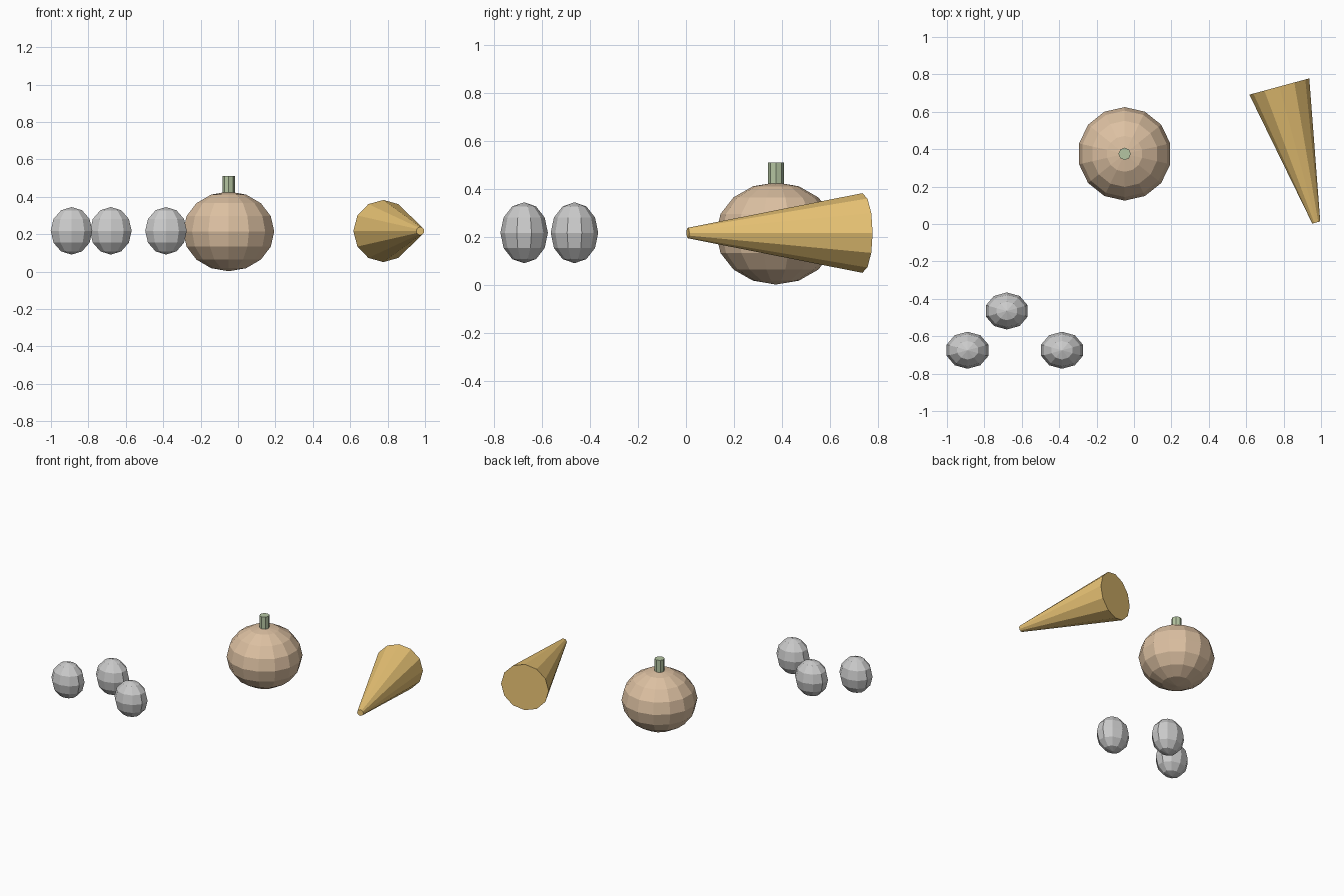
import bpy
from mathutils import Vector

if "Cube" in bpy.data.objects:
    bpy.data.objects.remove(bpy.data.objects["Cube"])


def material(name, rgb):
    mat = bpy.data.materials.new(name)
    mat.diffuse_color = (*rgb, 1)
    mat.use_nodes = True
    mat.node_tree.nodes["Principled BSDF"].inputs["Base Color"].default_value = mat.diffuse_color
    return mat


def finish(name, mat):
    ob = bpy.context.object
    ob.name = name
    ob.data.materials.append(mat)
    return ob


def ball(name, mat, centre, radii, segments, rings):
    bpy.ops.mesh.primitive_uv_sphere_add(segments=segments, ring_count=rings,
                                         radius=1, location=centre)
    ob = finish(name, mat)
    ob.scale = radii
    return ob


def tapered(name, mat, start, end, r1, r2, sides):
    a, b = Vector(start), Vector(end)
    bpy.ops.mesh.primitive_cone_add(vertices=sides, radius1=r1, radius2=r2,
                                    depth=(b - a).length, location=(a + b) / 2)
    ob = finish(name, mat)
    ob.rotation_euler = (b - a).to_track_quat('Z', 'Y').to_euler()
    return ob


tan = material("tan", (0.72, 0.53, 0.36))
green = material("green", (0.46, 0.56, 0.36))
orange = material("orange", (0.83, 0.56, 0.18))
shell = material("shell", (0.83, 0.83, 0.80))

# Squashed gourd with its stem
ball("gourd", tan, (-0.05, 0.375, 0.215), (0.25, 0.25, 0.213), 14, 8)
tapered("gourd_stem", green, (-0.05, 0.375, 0.39), (-0.05, 0.375, 0.51), 0.033, 0.033, 8)

# Horn lying level, wide end to the back
tapered("horn", orange, (0.777, 0.735, 0.217), (0.9745, 0.008, 0.217), 0.166, 0.022, 12)

# Three eggs
for i, (x, y) in enumerate([(-0.89, -0.675), (-0.68, -0.465), (-0.385, -0.675)]):
    ball(f"egg_{i + 1}", shell, (x, y, 0.218), (0.117, 0.099, 0.127), 10, 6)
